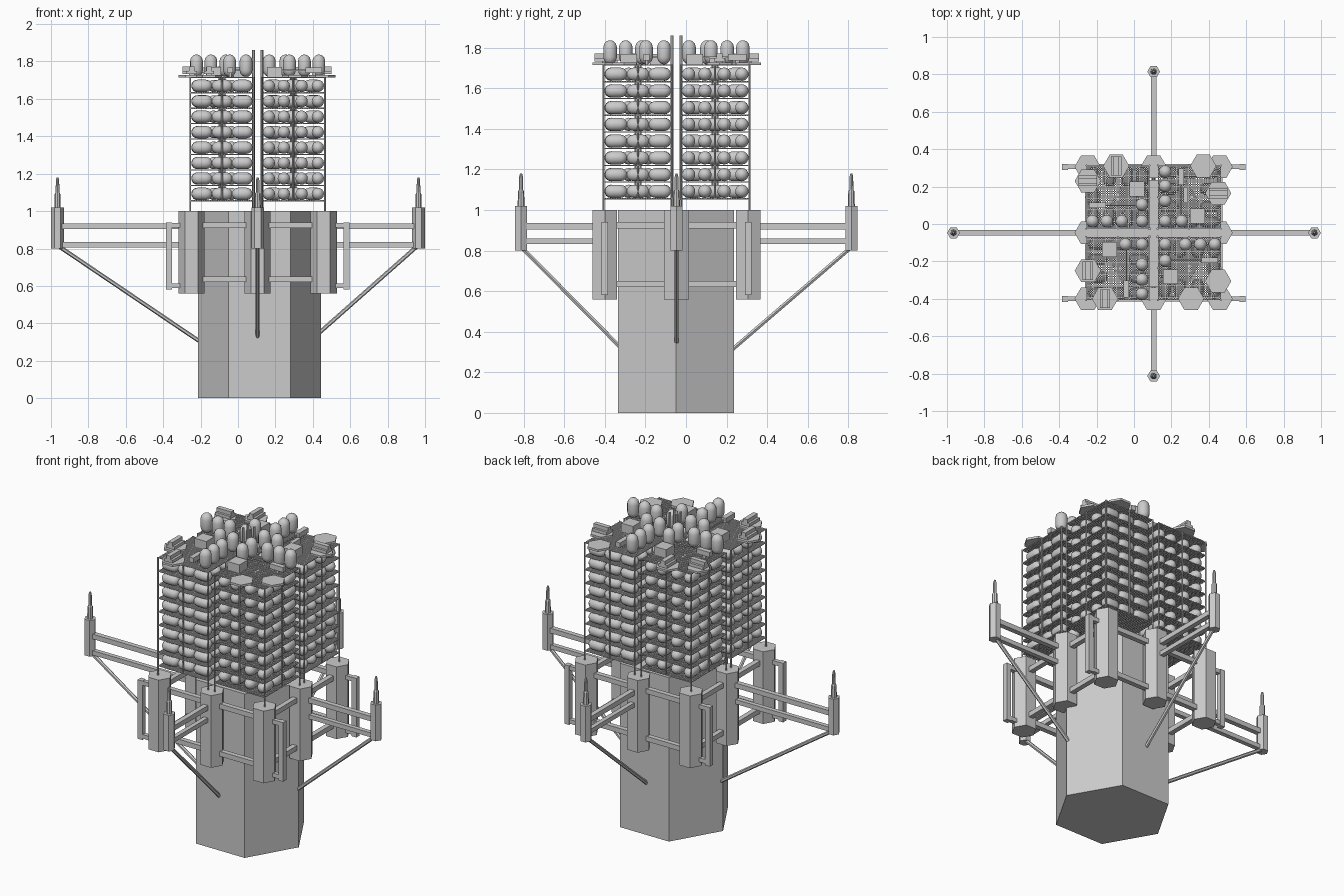
import bpy, bmesh, math
from mathutils import Vector, Matrix

if "Cube" in bpy.data.objects:
    bpy.data.objects.remove(bpy.data.objects["Cube"])

CX, CY = 0.105, -0.047          # tower axis
P = 0.353                       # pillar pitch
parts = {}


def bm_for(name):
    if name not in parts:
        parts[name] = bmesh.new()
    return parts[name]


def lathe(name, a, b, profile, n=6):
    """Revolve (fraction, radius) pairs around the line a-b."""
    bm = bm_for(name)
    a, b = Vector(a), Vector(b)
    rot = Vector((0, 0, 1)).rotation_difference(b - a)
    rings = []
    for t, r in profile:
        c = a.lerp(b, t)
        rings.append([bm.verts.new(c + rot @ Vector((r * math.cos(k * math.tau / n),
                                                     r * math.sin(k * math.tau / n), 0)))
                      for k in range(n)])
    for lo, hi in zip(rings, rings[1:]):
        for k in range(n):
            j = (k + 1) % n
            bm.faces.new((lo[k], lo[j], hi[j], hi[k]))
    bm.faces.new(rings[0][::-1])
    bm.faces.new(rings[-1])


def rod(name, a, b, r, n=6):
    lathe(name, a, b, [(0, r), (1, r)], n)


def box(name, lo, hi):
    lo, hi = Vector(lo), Vector(hi)
    size = [abs(h - l) for l, h in zip(lo, hi)]
    m = Matrix.Translation((lo + hi) / 2) @ Matrix.Diagonal((*size, 1))
    bmesh.ops.create_cube(bm_for(name), size=1, matrix=m)


def beam(name, a, b, w=0.03):
    """Axis-aligned square beam."""
    a, b = Vector(a), Vector(b)
    ends = [w / 2 if abs(a[i] - b[i]) < 1e-6 else 0 for i in range(3)]
    lo = [min(a[i], b[i]) - ends[i] for i in range(3)]
    hi = [max(a[i], b[i]) + ends[i] for i in range(3)]
    box(name, lo, hi)


def capsule(name, a, b, r):
    length = (Vector(b) - Vector(a)).length
    angles = [math.radians(v) for v in (8, 30, 60, 90)]
    low = [((r - r * math.cos(v)) / length, r * math.sin(v)) for v in angles]
    lathe(name, a, b, low + [(1 - t, q) for t, q in reversed(low)], 14)


# Hexagonal core
rod("core_column", (CX + 0.01, CY - 0.003, 0), (CX + 0.01, CY - 0.003, 1.0), 0.33)

# Ring of eight hexagonal pillars and tie beams
ring = [(-1, -1), (0, -1), (1, -1), (1, 0), (1, 1), (0, 1), (-1, 1), (-1, 0)]
for k, (i, j) in enumerate(ring):
    x, y = CX + i * P, CY + j * P
    rod("pillars", (x, y, 0.56), (x, y, 1.0), 0.07)
    i2, j2 = ring[(k + 1) % 8]
    for z in (0.635, 0.925):
        beam("tie_beams", (x, y, z), (CX + i2 * P, CY + j2 * P, z))
    if i and j:                 # side brackets on corner pillars
        xo = x + i * 0.122
        beam("side_brackets", (xo, y, 0.58), (xo, y, 0.94), 0.032)
        for z in (0.60, 0.925):
            beam("side_brackets", (x, y, z), (xo, y, z), 0.025)

# Four outrigger arms: tip, pillar end, brace foot, lower beam height
arms = [((-0.965, CY), (CX - P, CY), (-0.20, CY, 0.30), 0.82),
        ((0.965, CY), (CX + P, CY), (0.435, CY, 0.35), 0.82),
        ((CX, -0.813), (CX, CY - P), (CX, -0.32, 0.32), 0.845),
        ((CX, 0.815), (CX, CY + P), (CX, 0.225, 0.31), 0.845)]
for tip, root, foot, zl in arms:
    beam("outrigger_beams", (*tip, 0.92), (*root, 0.92))
    beam("outrigger_beams", (*tip, zl), (*root, zl), 0.027)
    rod("outrigger_braces", (tip[0] * 0.99, tip[1] * 0.99, 0.81), foot, 0.011)
    rod("tip_pods", (*tip, 0.80), (*tip, 1.02), 0.034)
    lathe("tip_antennas", (*tip, 1.02), (*tip, 1.18),
          [(0, 0.017), (0.45, 0.015), (0.5, 0.01), (0.9, 0.009), (1, 0.005)], 8)

# Four rack quadrants, each a quarter turn of the same local layout
LO, HI = 0.022, 0.36
LEVELS = [1.055 + 0.0825 * k for k in range(9)]
ROOF = LEVELS[-1] + 0.003
for q in range(4):
    c, s = [(1, 0), (0, 1), (-1, 0), (0, -1)][q]

    def W(x, y, z):
        return (CX + c * x - s * y, CY + s * x + c * y, z)

    # grated floors
    count = 28
    for z in LEVELS:
        for k in range(count):
            v = LO + 0.003 + (HI - LO - 0.006) * k / (count - 1)
            box("grated_floors", W(v - 0.003, LO, z - 0.003), W(v + 0.003, HI, z + 0.001))
            box("grated_floors", W(LO, v - 0.003, z - 0.001), W(HI, v + 0.003, z + 0.003))

    # posts: tall one beside the axis, others up to the roof
    mid = 0.19
    for x in (LO, mid, HI):
        for y in (LO, mid, HI):
            if x == y == mid:
                continue
            inner = x == LO and y == LO
            corner = x != mid and y != mid
            rod("rack_posts", W(x, y, 1.0 if corner else LEVELS[0]),
                W(x, y, 1.86 if inner else ROOF), 0.008 if inner else 0.005)
    rod("service_pipes", W(mid - 0.012, 0.19, LEVELS[0]), W(mid - 0.012, 0.19, ROOF), 0.006)
    rod("service_pipes", W(mid + 0.012, 0.19, LEVELS[0]), W(mid + 0.012, 0.19, ROOF), 0.006)

    # horizontal tanks on every floor
    for z in LEVELS[:-1]:
        zc = z + 0.037
        for y in (0.06, 0.14, 0.235, 0.322):
            for x in (0.082, 0.19, 0.298):
                if x == 0.19 and y in (0.14, 0.235):
                    continue
                capsule("horizontal_tanks", W(x - 0.055, y, zc), W(x + 0.055, y, zc), 0.033)

    # upright tanks on the roof
    for x, y in [(0.062, 0.062), (0.062, 0.17), (0.062, 0.25), (0.062, 0.327), (0.15, 0.062)]:
        capsule("upright_tanks", W(x, y, ROOF), W(x, y, 1.837), 0.034)

    # roof machinery
    box("roof_boxes", W(0.195, 0.05, ROOF), W(0.275, 0.13, 1.77))
    box("roof_cranes", W(0.132, 0.255, ROOF + 0.02), W(0.162, 0.345, ROOF + 0.05))
    box("roof_cranes", W(0.143, 0.06, ROOF + 0.03), W(0.149, 0.26, ROOF + 0.038))
    box("roof_cranes", W(0.141, 0.29, ROOF), W(0.153, 0.31, ROOF + 0.03))

# Hexagonal landing pads; the last value is the direction of the parked craft
pads = [(0.37, 0.31, None), (0.45, 0.165, "x"), (0.45, -0.305, None), (0.305, -0.40, None),
        (-0.095, 0.31, "y"), (-0.247, 0.23, "x"), (-0.247, -0.25, "y"), (-0.155, -0.40, "y")]
for x, y, d in pads:
    rod("landing_pads", (x, y, 1.715), (x, y, 1.728), 0.07)
    if d:
        u, v = (0.05, 0.028) if d == "x" else (0.028, 0.05)
        box("parked_craft", (x - u, y - v, 1.732), (x + u, y + v, 1.75))
        u, v = (0.05, 0.014) if d == "x" else (0.014, 0.05)
        box("parked_craft", (x - u, y - v, 1.75), (x + u, y + v, 1.772))
        box("parked_craft", (x - 0.014, y - 0.014, 1.726), (x + 0.014, y + 0.014, 1.733))
box("roof_vent", (0.265, 0.115, ROOF), (0.29, 0.195, 1.75))

# Turn every part into an object
for name, bm in parts.items():
    bmesh.ops.recalc_face_normals(bm, faces=bm.faces)
    if name in ("horizontal_tanks", "upright_tanks"):
        for f in bm.faces:
            f.smooth = True
    mesh = bpy.data.meshes.new(name)
    bm.to_mesh(mesh)
    bm.free()
    bpy.context.collection.objects.link(bpy.data.objects.new(name, mesh))
